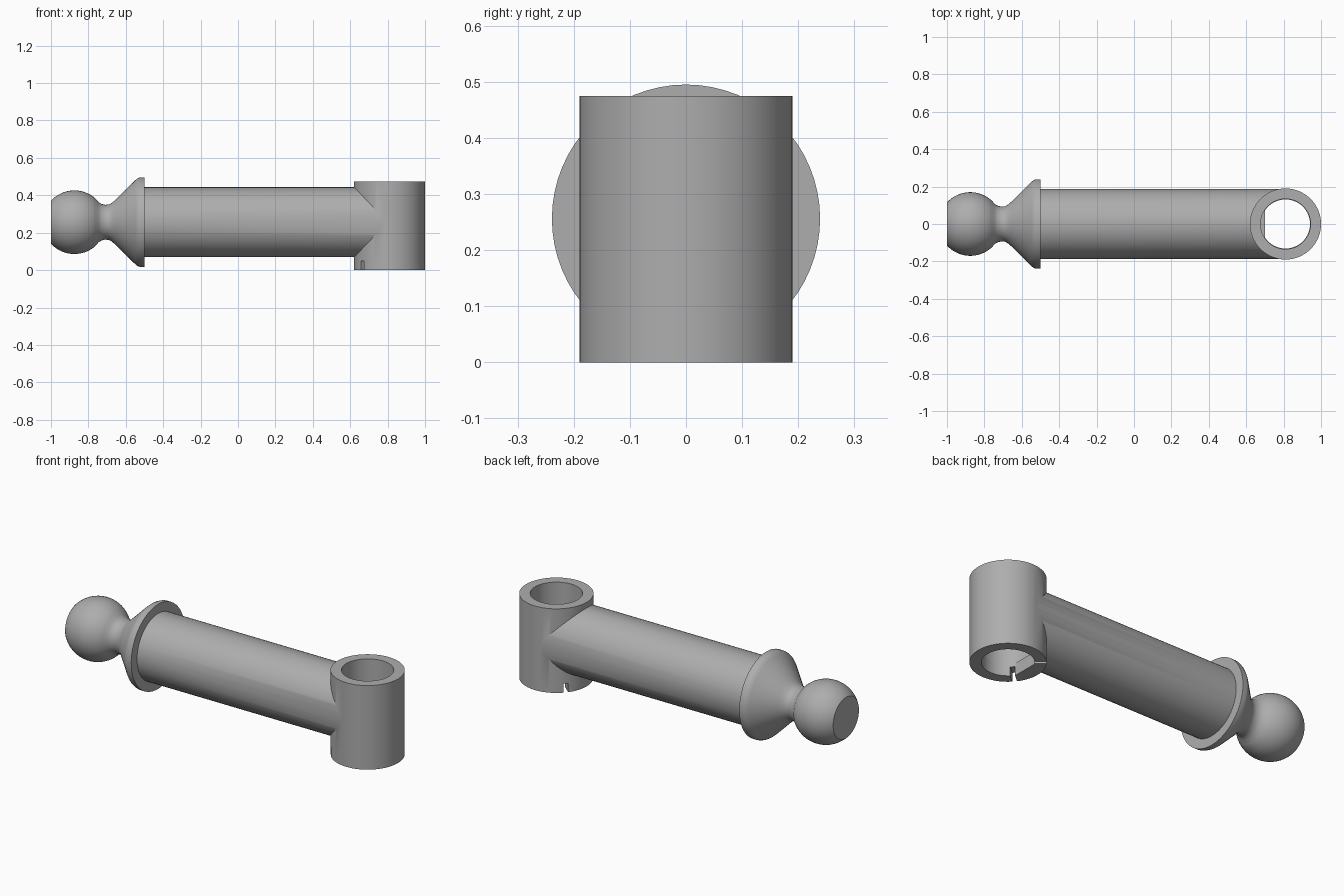
import bpy
import bmesh
import math
from mathutils import Matrix, Vector

cube = bpy.data.objects.get("Cube")
if cube:
    bpy.data.objects.remove(cube, do_unlink=True)

grey = bpy.data.materials.new("light_grey")
grey.use_nodes = True
grey.diffuse_color = (0.42, 0.42, 0.42, 1)
grey.node_tree.nodes["Principled BSDF"].inputs["Base Color"].default_value = grey.diffuse_color

AXIS_Z = 0.256     # height of the arm's axis
SOCKET_X = 0.81    # centre of the upright socket


def finish(name, bm):
    bmesh.ops.recalc_face_normals(bm, faces=bm.faces)
    mesh = bpy.data.meshes.new(name)
    bm.to_mesh(mesh)
    bm.free()
    mesh.materials.append(grey)
    obj = bpy.data.objects.new(name, mesh)
    bpy.context.collection.objects.link(obj)
    return obj


def lathe_x(name, profile, steps):
    """Turn (x, radius) points about the arm's axis."""
    bm = bmesh.new()
    verts = [bm.verts.new((x, 0, AXIS_Z + r)) for x, r in profile]
    edges = [bm.edges.new(pair) for pair in zip(verts, verts[1:])]
    bmesh.ops.spin(bm, geom=verts + edges, cent=(0, 0, AXIS_Z), axis=(1, 0, 0),
                   angle=math.tau, steps=steps, use_duplicate=False)
    bmesh.ops.remove_doubles(bm, verts=bm.verts, dist=0.0001)
    return finish(name, bm)


def upright(name, radius, z0, z1, min_x=-9):
    """Vertical cylinder at the socket, optionally flattened on its -x side."""
    bm = bmesh.new()
    place = Matrix.Translation((SOCKET_X, 0, (z0 + z1) / 2))
    bmesh.ops.create_cone(bm, cap_ends=True, segments=64, radius1=radius,
                          radius2=radius, depth=z1 - z0, matrix=place)
    for v in bm.verts:
        v.co.x = max(v.co.x, min_x)
    return finish(name, bm)


def slot(name, angle):
    """Narrow radial box through the foot of the socket wall."""
    bm = bmesh.new()
    place = (Matrix.Translation((SOCKET_X, 0, 0)) @ Matrix.Rotation(angle, 4, "Z")
             @ Matrix.Translation((0.16, 0, 0)) @ Matrix.Diagonal((0.13, 0.024, 0.1, 1)))
    bmesh.ops.create_cube(bm, size=1, matrix=place)
    return finish(name, bm)


def combine(obj, other, operation):
    mod = obj.modifiers.new(operation, "BOOLEAN")
    mod.operation = operation
    mod.solver = "EXACT"
    mod.object = other
    bpy.context.view_layer.objects.active = obj
    bpy.ops.object.modifier_apply(modifier=mod.name)
    bpy.data.objects.remove(other, do_unlink=True)


# Arm: flat-nosed ball, curved neck, cone flange and round shaft
BALL_X, BALL_R = -0.875, 0.17
profile = [(-1, 0)]
start = math.acos((-1 - BALL_X) / BALL_R)
end = math.radians(48)
for i in range(17):
    a = start + (end - start) * i / 16
    profile.append((BALL_X + BALL_R * math.cos(a), BALL_R * math.sin(a)))
profile += [(-0.745, 0.107), (-0.73, 0.098), (-0.71, 0.093), (-0.69, 0.095),
            (-0.675, 0.103), (-0.655, 0.12), (-0.55, 0.224), (-0.538, 0.234),
            (-0.525, 0.239), (-0.5, 0.239), (-0.5, 0.187), (SOCKET_X, 0.187), (SOCKET_X, 0)]
arm = lathe_x("ball_arm_with_socket", profile, 64)

# Upright socket with its bore, narrowed at the foot by a flat clip
combine(arm, upright("socket", 0.19, 0, 0.475), "UNION")
combine(arm, upright("bore", 0.134, 0.07, 0.6), "DIFFERENCE")
combine(arm, upright("foot_bore", 0.131, -0.1, 0.08, min_x=0.70), "DIFFERENCE")

# Slots on either side of the clip
for side in (-1, 1):
    combine(arm, slot("slot", side * math.radians(140)), "DIFFERENCE")

bpy.ops.object.select_all(action="DESELECT")
arm.select_set(True)
bpy.context.view_layer.objects.active = arm
bpy.ops.object.shade_smooth_by_angle(angle=math.radians(30))
